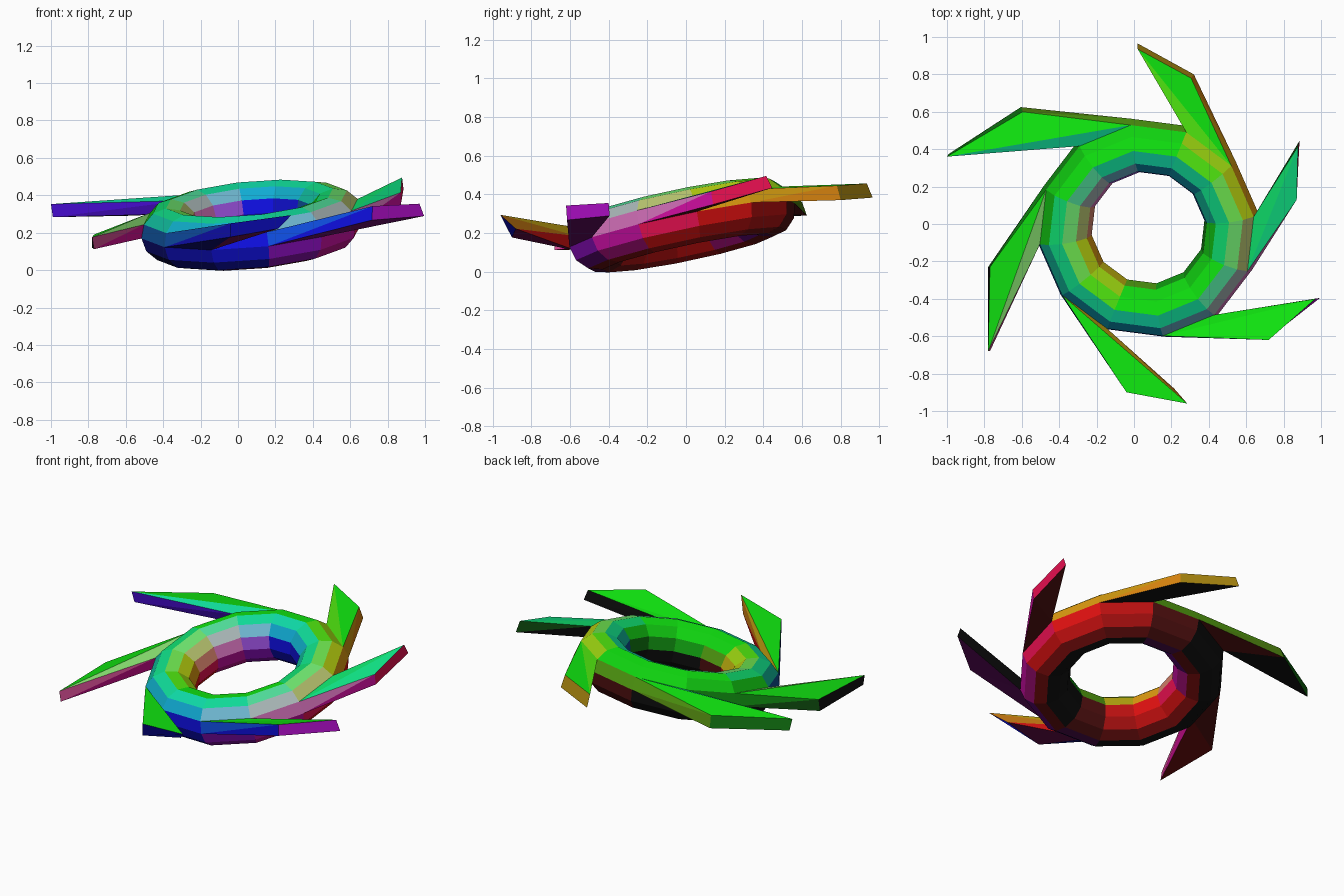
import bpy, bmesh
from math import cos, sin, radians
from mathutils import Matrix, Vector

if "Cube" in bpy.data.objects:
    bpy.data.objects.remove(bpy.data.objects["Cube"])

MAJOR, MINOR = 12, 12        # ring sides, tube sides
R, r = 0.453, 0.147
tilt = (Matrix.Translation((0.075, -0.02, 0.24))
        @ Matrix.Rotation(radians(12.8), 4, Vector((0.91, -0.41, 0))))

# Blade end quads by ring sector: corner bottom, corner top, tip top, tip bottom
blade_ends = {
    1: [(.32, .80, .37), (.305, .78, .445), (.02, .935, .456), (.02, .965, .383)],
    3: [(-.605, .625, .29), (-.595, .60, .36), (-1.0, .36, .353), (-.99, .375, .283)],
    5: [(-.78, -.23, .12), (-.77, -.23, .19), (-.78, -.68, .176), (-.77, -.68, .112)],
    7: [(-.04, -.90, .177), (-.04, -.90, .25), (.285, -.96, .294), (.215, -.88, .222)],
    9: [(.715, -.615, .267), (.72, -.62, .342), (.97, -.40, .355), (.995, -.395, .289)],
    11: [(.87, .14, .347), (.87, .13, .415), (.877, .415, .495), (.885, .445, .433)],
}

bm = bmesh.new()

# Tilted ring
ring = []
for i in range(MAJOR):
    a = radians(8 + 360 * i / MAJOR)
    row = []
    for j in range(MINOR):
        t = radians(360 * j / MINOR)
        d = R + r * cos(t)
        row.append(bm.verts.new(tilt @ Vector((d * cos(a), d * sin(a), r * sin(t)))))
    ring.append(row)

for i in range(MAJOR):
    p, q = ring[i], ring[(i + 1) % MAJOR]
    for j in range(MINOR):
        k = (j + 1) % MINOR
        root = [p[j], p[k], q[k], q[j]]
        if j == 0 and i in blade_ends:
            # Swept blade drawn out of the outer face, sides split into triangles
            end = [bm.verts.new(c) for c in blade_ends[i]]
            for s in range(4):
                n = (s + 1) % 4
                bm.faces.new([root[s], root[n], end[n]])
                bm.faces.new([root[s], end[n], end[s]])
            bm.faces.new(end)
        else:
            bm.faces.new(root)

bmesh.ops.recalc_face_normals(bm, faces=bm.faces)
me = bpy.data.meshes.new("bladed_ring")

# Facet colours: red to the right, blue to the front, green upwards
slots = {}
for f in bm.faces:
    f.normal_update()
    n = f.normal
    key = tuple(round(max(0, c) * 10) for c in (n.x, n.z, -n.y))
    if key not in slots:
        m = bpy.data.materials.new("facet_%d_%d_%d" % key)
        m.diffuse_color = [max(0.005, 0.08 * c) for c in key] + [1]
        m.use_nodes = True
        m.node_tree.nodes["Principled BSDF"].inputs["Base Color"].default_value = m.diffuse_color
        slots[key] = len(me.materials)
        me.materials.append(m)
    f.material_index = slots[key]

bm.to_mesh(me)
bm.free()
bpy.context.collection.objects.link(bpy.data.objects.new("bladed_ring", me))
